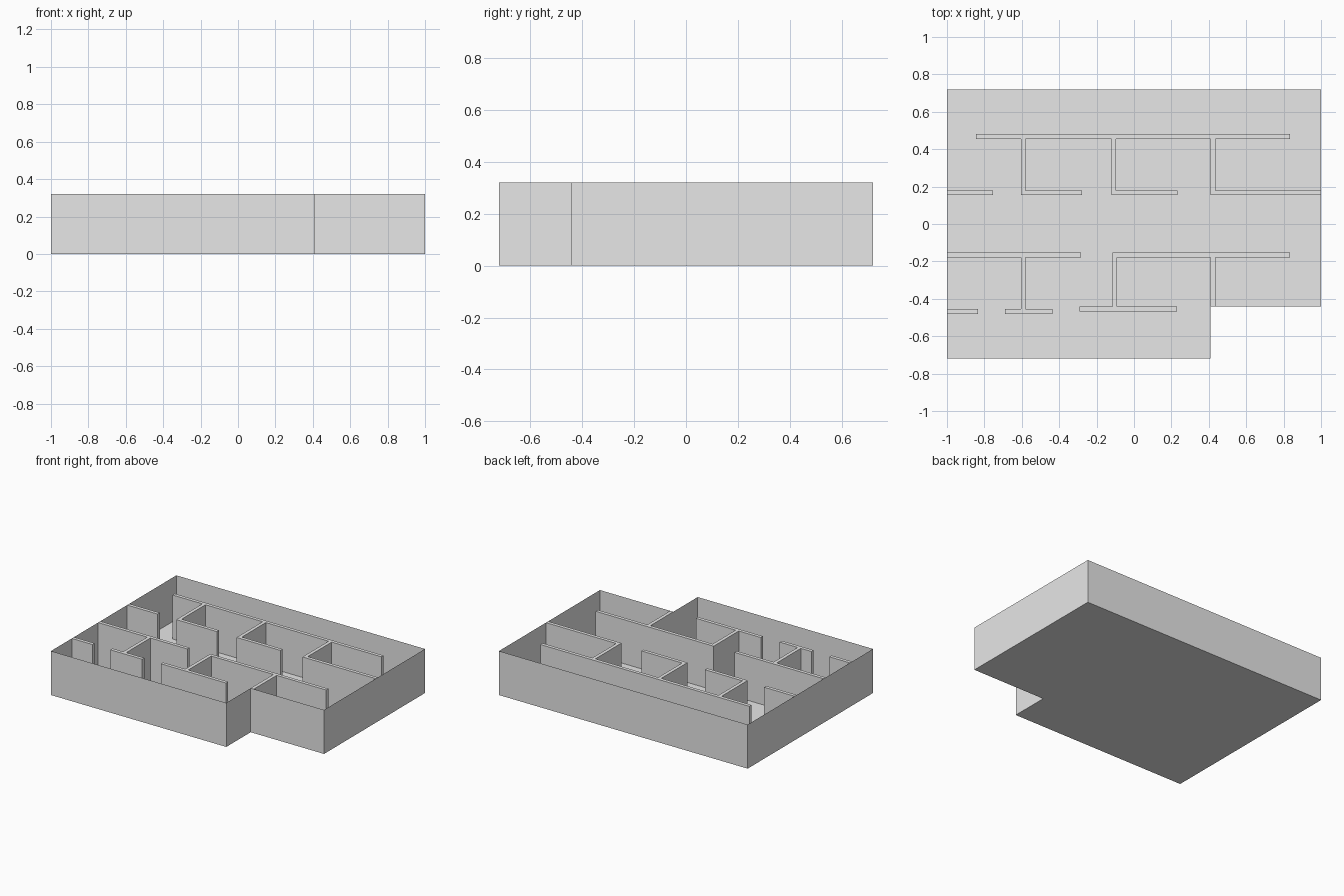
import bpy, bmesh

if "Cube" in bpy.data.objects:
    bpy.data.objects.remove(bpy.data.objects["Cube"])

HEIGHT = 0.32
T = 0.025  # partition thickness

grey = bpy.data.materials.new("plain_grey")
grey.diffuse_color = (0.8, 0.8, 0.8, 1)
grey.use_nodes = True
grey.node_tree.nodes["Principled BSDF"].inputs["Base Color"].default_value = grey.diffuse_color


def finish(bm, name):
    mesh = bpy.data.meshes.new(name)
    bm.to_mesh(mesh)
    bm.free()
    mesh.materials.append(grey)
    obj = bpy.data.objects.new(name, mesh)
    bpy.context.collection.objects.link(obj)
    return obj


def wall(name, x0, x1, y0, y1):
    bm = bmesh.new()
    bmesh.ops.create_cube(bm, size=1)
    for v in bm.verts:
        v.co.x = x1 if v.co.x > 0 else x0
        v.co.y = y1 if v.co.y > 0 else y0
        v.co.z = HEIGHT if v.co.z > 0 else 0
    finish(bm, name)


# Floor with a notched corner, its outline raised into thin outer walls
outline = [(-1, -0.72), (0.41, -0.72), (0.41, -0.44),
           (1, -0.44), (1, 0.72), (-1, 0.72)]
bm = bmesh.new()
bm.faces.new([bm.verts.new((x, y, 0)) for x, y in outline])
finish(bm, "floor")

bm = bmesh.new()
low = [bm.verts.new((x, y, 0)) for x, y in outline]
high = [bm.verts.new((x, y, HEIGHT)) for x, y in outline]
for i in range(len(outline)):
    j = (i + 1) % len(outline)
    bm.faces.new((low[i], low[j], high[j], high[i]))
finish(bm, "outer_walls")

# Partitions running left to right: name, start x, end x, front y
for name, x0, x1, y in [
    ("corridor_wall", -0.845, 0.835, 0.455),
    ("rear_room_wall_1", -1, -0.755, 0.155),
    ("rear_room_wall_2", -0.605, -0.278, 0.155),
    ("rear_room_wall_3", -0.12, 0.232, 0.155),
    ("rear_room_wall_4", 0.41, 1, 0.155),
    ("middle_wall_left", -1, -0.283, -0.178),
    ("middle_wall_right", -0.115, 0.833, -0.178),
    ("front_room_wall_1", -1, -0.835, -0.48),
    ("front_room_wall_2", -0.69, -0.435, -0.48),
    ("front_room_wall_3", -0.292, 0.23, -0.467),
]:
    wall(name, x0, x1, y, y + T)

# Partitions running front to back: name, left x, start y, end y
for name, x, y0, y1 in [
    ("rear_divider_1", -0.605, 0.18, 0.455),
    ("rear_divider_2", -0.12, 0.18, 0.455),
    ("rear_divider_3", 0.41, 0.18, 0.455),
    ("front_divider_1", -0.605, -0.455, -0.178),
    ("front_divider_2", -0.115, -0.442, -0.178),
    ("front_divider_3", 0.41, -0.44, -0.178),
]:
    wall(name, x, x + T, y0, y1)
